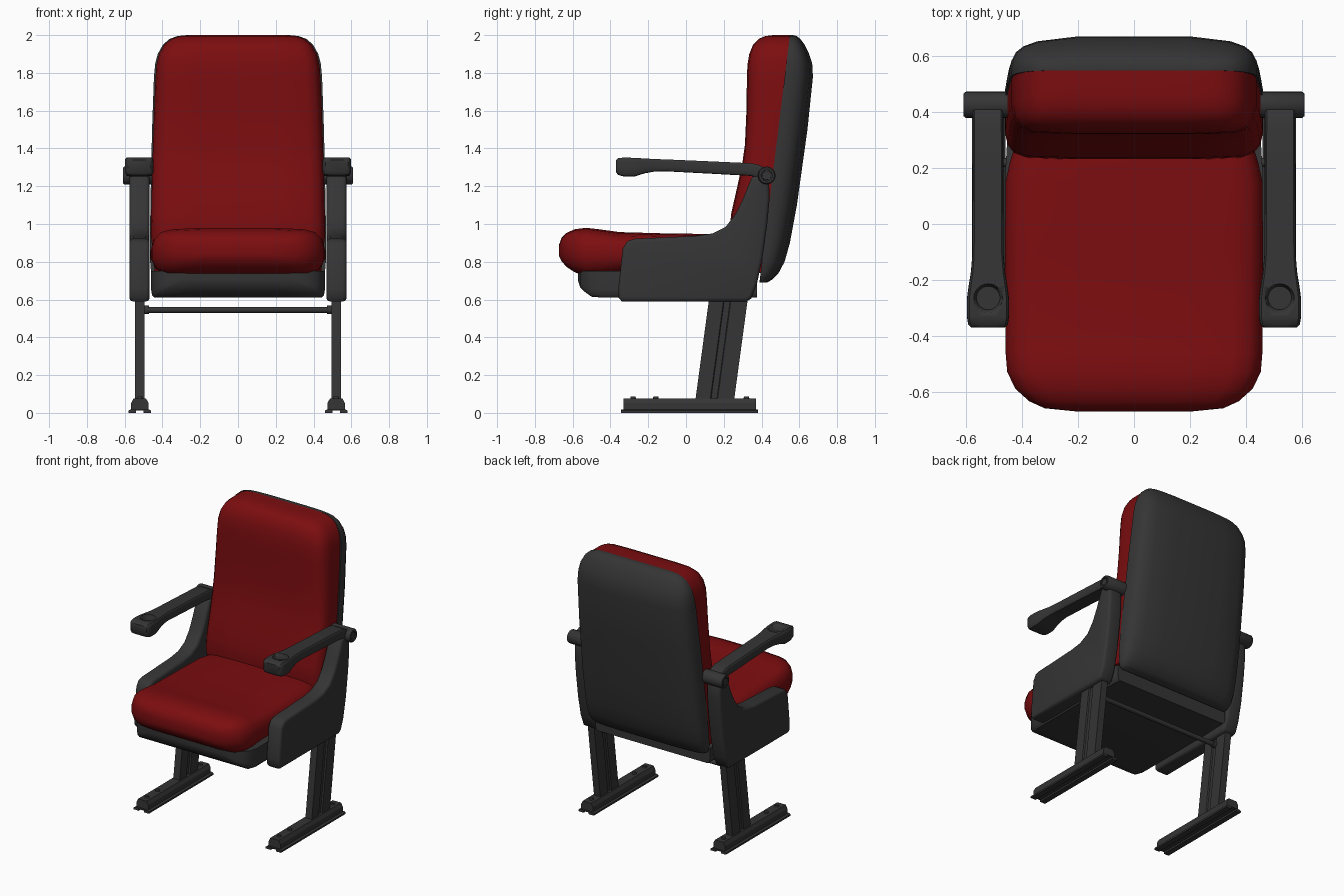
import bpy, bmesh, math
from mathutils import Matrix


def material(name, col):
    m = bpy.data.materials.new(name)
    m.diffuse_color = (*col, 1)
    return m


RED = material("red fabric", (0.2, 0.004, 0.005))
DARK = material("dark grey plastic", (0.035, 0.035, 0.035))


def finish(bm, name, mat, mirror=False, angle=40, bevel=0, segs=3):
    bmesh.ops.recalc_face_normals(bm, faces=bm.faces)
    me = bpy.data.meshes.new(name)
    bm.to_mesh(me)
    bm.free()
    me.materials.append(mat)
    ob = bpy.data.objects.new(name, me)
    bpy.context.collection.objects.link(ob)
    bpy.ops.object.select_all(action='DESELECT')
    ob.select_set(True)
    bpy.context.view_layer.objects.active = ob
    if bevel:
        b = ob.modifiers.new("bevel", 'BEVEL')
        b.width, b.segments, b.limit_method = bevel, segs, 'ANGLE'
        b.angle_limit = math.radians(50)
        bpy.ops.object.modifier_apply(modifier="bevel")
    bpy.ops.object.shade_smooth_by_angle(angle=math.radians(angle))
    if mirror:
        ob.modifiers.new("mirror", 'MIRROR').use_mirror_merge = False
    return ob


def skin(bm, rings):
    """Join equal closed rings of points into a capped solid."""
    vs = [[bm.verts.new(p) for p in r] for r in rings]
    n = len(vs[0])
    for a, b in zip(vs, vs[1:]):
        for i in range(n):
            j = (i + 1) % n
            bm.faces.new((a[i], a[j], b[j], b[i]))
    bm.faces.new(vs[0])
    bm.faces.new(vs[-1])


def loft(name, mat, axis, half, sections, xc=0, **kw):
    """half: (width fraction, depth fraction); section: (position, half width, v0, v1)."""
    ring = half + [(-a, f) for a, f in reversed(half)]
    rings = []
    for pos, w, v0, v1 in sections:
        pts = [(xc + a * w, v0 + (v1 - v0) * f) for a, f in ring]
        rings.append([(x, v, pos) if axis == 'z' else (x, pos, v) for x, v in pts])
    bm = bmesh.new()
    skin(bm, rings)
    return finish(bm, name, mat, **kw)


def cylinder(bm, r1, r2, length, centre, axis='z', n=20):
    rot = Matrix.Rotation(math.pi / 2, 4, 'Y') if axis == 'x' else Matrix.Identity(4)
    bmesh.ops.create_cone(bm, cap_ends=True, segments=n, radius1=r1, radius2=r2,
                          depth=length, matrix=Matrix.Translation(centre) @ rot)


def seam(z):
    return 0.55 - 0.123 * (2 - z)


# back cushion
loft("back_cushion", RED, 'z',
     [(0.5, 0), (1, 0), (1, 0.5), (0.98, 0.72), (0.93, 0.88), (0.83, 0.97), (0.5, 1)],
     [(z, w, seam(z), yf) for z, w, yf in [
         (0.74, 0.44, 0.26), (0.95, 0.462, 0.232), (1.05, 0.46, 0.238), (1.2, 0.456, 0.272),
         (1.32, 0.453, 0.298), (1.42, 0.45, 0.312), (1.6, 0.444, 0.32), (1.75, 0.438, 0.322),
         (1.84, 0.432, 0.325), (1.9, 0.418, 0.335), (1.95, 0.39, 0.355),
         (1.98, 0.355, 0.385), (1.995, 0.31, 0.42), (2.0, 0.26, 0.46)]], angle=50)

# back shell
loft("back_shell", DARK, 'z',
     [(0.5, 0), (1, 0), (1, 0.2), (0.985, 0.42), (0.95, 0.62), (0.89, 0.76), (0.78, 0.88), (0.45, 1)],
     [(z, w, seam(z), yb) for z, w, yb in [
         (0.69, 0.43, 0.43), (0.705, 0.448, 0.455), (0.74, 0.46, 0.49), (0.8, 0.465, 0.522),
         (0.9, 0.466, 0.55), (1.1, 0.464, 0.587), (1.5, 0.455, 0.643), (1.78, 0.445, 0.672),
         (1.85, 0.438, 0.668), (1.9, 0.425, 0.652), (1.95, 0.397, 0.628),
         (1.98, 0.362, 0.605), (1.995, 0.32, 0.585), (2.0, 0.27, 0.565)]], angle=50)

# seat cushion
loft("seat_cushion", RED, 'y',
     [(0.6, 0), (0.84, 0.03), (0.95, 0.16), (1, 0.36), (1, 0.58), (0.97, 0.78),
      (0.9, 0.91), (0.76, 0.97), (0.4, 1)],
     [(-0.672, 0.2, 0.83, 0.89), (-0.66, 0.32, 0.805, 0.925), (-0.635, 0.375, 0.775, 0.952),
      (-0.59, 0.425, 0.745, 0.972), (-0.53, 0.454, 0.722, 0.98), (-0.46, 0.46, 0.725, 0.972),
      (-0.35, 0.46, 0.738, 0.957), (-0.1, 0.462, 0.74, 0.95), (0.15, 0.46, 0.74, 0.947),
      (0.22, 0.445, 0.74, 0.945), (0.3, 0.42, 0.74, 0.94)], angle=50)

# seat pan under the cushion
loft("seat_pan", DARK, 'y',
     [(0.6, 0), (0.96, 0), (0.99, 0.1), (1, 0.3), (1, 1), (0.6, 1)],
     [(-0.572, 0.3, 0.7, 0.75), (-0.56, 0.37, 0.665, 0.75), (-0.535, 0.42, 0.64, 0.75),
      (-0.5, 0.445, 0.615, 0.75), (-0.44, 0.46, 0.61, 0.75), (0.2, 0.46, 0.61, 0.75),
      (0.375, 0.45, 0.61, 0.72)])

# side panels
outline = [(-0.34, 0.59), (0.32, 0.59), (0.345, 0.605), (0.375, 0.68), (0.405, 0.82), (0.43, 1.0),
           (0.442, 1.13), (0.44, 1.22), (0.42, 1.26), (0.37, 1.265), (0.345, 1.24), (0.3, 1.13),
           (0.26, 1.05), (0.21, 0.985), (0.14, 0.95), (0.05, 0.937), (-0.27, 0.922),
           (-0.31, 0.91), (-0.335, 0.87), (-0.358, 0.66), (-0.357, 0.61)]
bm = bmesh.new()
skin(bm, [[(x, y, z) for y, z in outline] for x in (0.468, 0.575)])
finish(bm, "side_panel", DARK, mirror=True, bevel=0.02)

# armrests with a cup recess
arm = loft("armrest", DARK, 'y',
           [(0.5, 0), (0.88, 0.03), (0.98, 0.18), (1, 0.4), (1, 0.78), (0.97, 0.93), (0.88, 1), (0.4, 1)],
           [(-0.37, 0.06, 1.275, 1.338), (-0.36, 0.071, 1.26, 1.348), (-0.33, 0.076, 1.252, 1.352),
            (-0.27, 0.076, 1.252, 1.35), (-0.22, 0.069, 1.268, 1.347), (-0.17, 0.061, 1.277, 1.344),
            (-0.11, 0.056, 1.279, 1.342), (0.1, 0.055, 1.268, 1.333), (0.34, 0.054, 1.255, 1.322),
            (0.38, 0.054, 1.245, 1.315), (0.42, 0.054, 1.235, 1.295)], xc=0.523)
bm = bmesh.new()
cylinder(bm, 0.042, 0.062, 0.08, (0.522, -0.265, 1.35), n=28)
cutter = finish(bm, "cup_cutter", DARK)
cutter.hide_render = True
bpy.context.view_layer.objects.active = arm
cut = arm.modifiers.new("cup", 'BOOLEAN')
cut.operation, cut.object = 'DIFFERENCE', cutter
bpy.ops.object.modifier_apply(modifier="cup")
bpy.data.objects.remove(cutter)
arm.modifiers.new("mirror", 'MIRROR').use_mirror_merge = False

# armrest hinges with a ringed end cap
bm = bmesh.new()
c = (0.427, 1.257)
rings = [[(x, c[0] + r * math.cos(t * math.tau / 24), c[1] + r * math.sin(t * math.tau / 24))
          for t in range(24)]
         for x, r in [(0.45, 0.047), (0.602, 0.047), (0.61, 0.041), (0.61, 0.03),
                      (0.602, 0.029), (0.602, 0.024), (0.608, 0.023)]]
skin(bm, rings)
finish(bm, "armrest_hinge", DARK, mirror=True)

# slanted legs with a groove on each side
section = [(0.495, 0.05), (0.545, 0.05), (0.545, 0.128), (0.535, 0.132), (0.535, 0.163),
           (0.545, 0.167), (0.545, 0.255), (0.495, 0.255), (0.495, 0.167), (0.505, 0.163),
           (0.505, 0.132), (0.495, 0.128)]
bm = bmesh.new()
skin(bm, [[(x, y + 0.135 * (z - 0.07), z) for x, y in section] for z in (0.07, 0.62)])
finish(bm, "leg", DARK, mirror=True, angle=25)

# floor rails: flange, tapered rail with a channel underneath, bolts
bm = bmesh.new()
for y0, y1, prof in [
    (-0.345, 0.38, [(-0.06, 0), (-0.02, 0), (-0.02, 0.012), (0.02, 0.012), (0.02, 0), (0.06, 0),
                    (0.06, 0.012), (0.05, 0.018), (-0.05, 0.018), (-0.06, 0.012)]),
    (-0.332, 0.37, [(-0.046, 0.015), (0.046, 0.015), (0.046, 0.052), (0.033, 0.077),
                    (-0.033, 0.077), (-0.046, 0.052)])]:
    skin(bm, [[(0.52 + x, y, z) for x, z in prof] for y in (y0, y1)])
for y in (-0.28, -0.16, 0.32):
    cylinder(bm, 0.016, 0.013, 0.014, (0.52, y, 0.08), n=12)
finish(bm, "floor_rail", DARK, mirror=True, angle=25)

# cross rod with end collars
bm = bmesh.new()
cylinder(bm, 0.016, 0.016, 1.0, (0, 0.22, 0.545), 'x', 14)
for s in (-1, 1):
    cylinder(bm, 0.023, 0.023, 0.03, (s * 0.485, 0.22, 0.545), 'x', 14)
finish(bm, "cross_rod", DARK)
